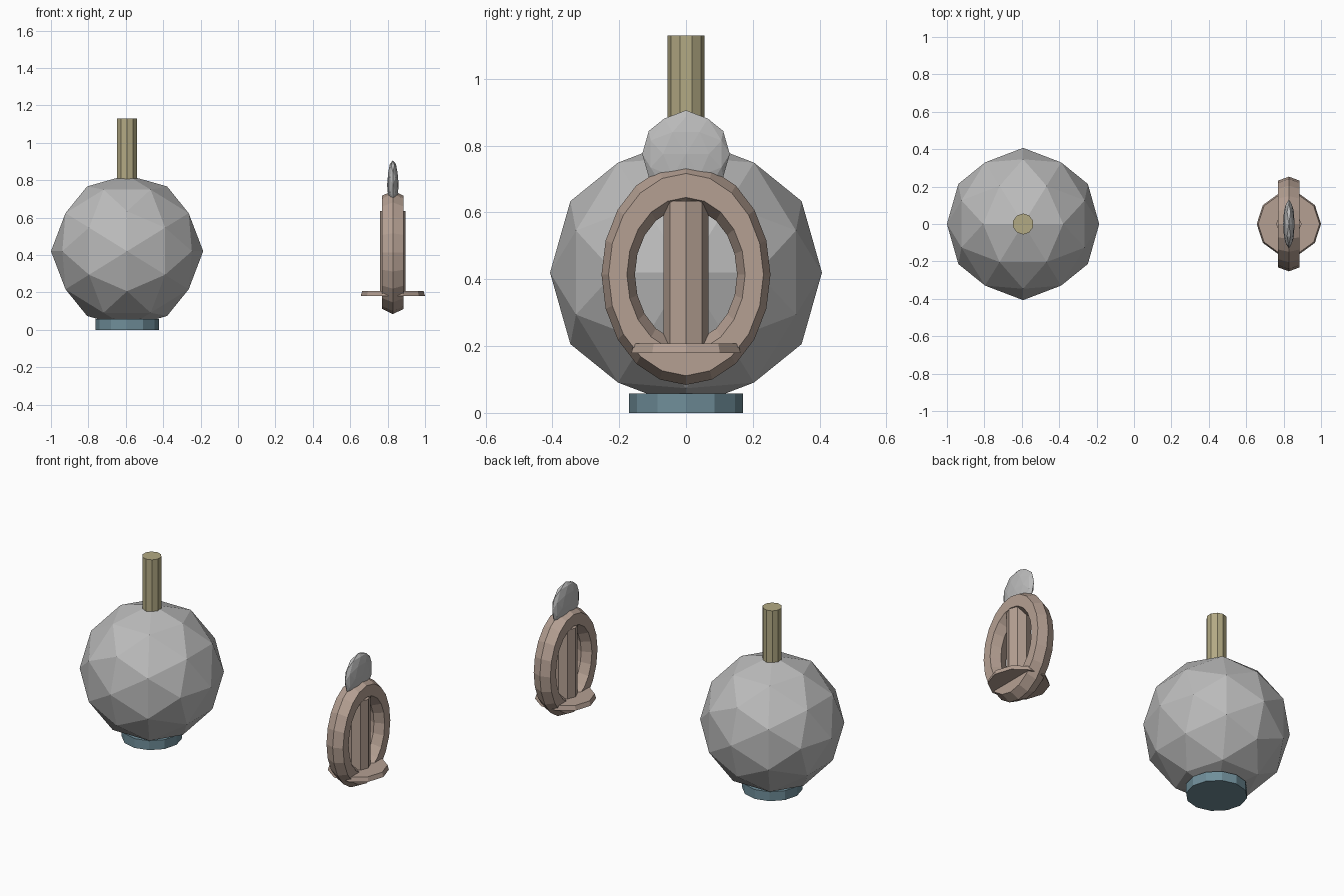
import bpy, bmesh, math
from mathutils import Vector

if "Cube" in bpy.data.objects:
    bpy.data.objects.remove(bpy.data.objects["Cube"])


def material(name, rgb):
    m = bpy.data.materials.new(name)
    m.diffuse_color = (*rgb, 1)
    m.use_nodes = True
    m.node_tree.nodes["Principled BSDF"].inputs["Base Color"].default_value = m.diffuse_color
    return m


GREY = material("pale grey", (0.50, 0.50, 0.50))
BLUE = material("slate blue", (0.16, 0.27, 0.32))
CORK = material("cork tan", (0.45, 0.40, 0.23))
BROWN = material("dusty brown", (0.46, 0.35, 0.29))


def finish(name, bm, mat):
    bmesh.ops.recalc_face_normals(bm, faces=bm.faces)
    me = bpy.data.meshes.new(name)
    bm.to_mesh(me)
    bm.free()
    me.materials.append(mat)
    ob = bpy.data.objects.new(name, me)
    bpy.context.collection.objects.link(ob)
    return ob


def faceted_ball(name, centre, radii, mat):
    """80-face icosphere with its two-fold axes along x, y and z."""
    t = (1 + math.sqrt(5)) / 2
    base = []
    for a in (-1, 1):
        for b in (-t, t):
            base += [Vector((a, 0, b)), Vector((0, b, a)), Vector((b, a, 0))]
    points = [p.normalized() for p in base]
    for i, p in enumerate(base):
        for q in base[:i]:
            if (p - q).length < 2.1:
                points.append((p + q).normalized())
    bm = bmesh.new()
    for p in points:
        bm.verts.new([c + r * v for c, r, v in zip(centre, radii, p)])
    bmesh.ops.convex_hull(bm, input=bm.verts)
    return finish(name, bm, mat)


def prism(name, x, z0, z1, r0, r1, sides, start, mat):
    """Upright prism or tapered disc, first corner at angle start."""
    bm = bmesh.new()
    rings = []
    for z, r in ((z0, r0), (z1, r1)):
        rings.append([bm.verts.new((x + r * math.cos(start + math.tau * i / sides),
                                    r * math.sin(start + math.tau * i / sides), z))
                      for i in range(sides)])
    for ring in rings:
        bm.faces.new(ring)
    for i in range(sides):
        j = (i + 1) % sides
        bm.faces.new((rings[0][i], rings[0][j], rings[1][j], rings[1][i]))
    return finish(name, bm, mat)


def oval_ring(name, x, z, stretch, section, segments, mat):
    """Upright ring facing x; section is (radius, x offset) pairs."""
    bm = bmesh.new()
    loops = []
    for i in range(segments):
        a = math.tau * i / segments
        loops.append([bm.verts.new((x + dx, r * math.cos(a), z + stretch * r * math.sin(a)))
                      for r, dx in section])
    n = len(section)
    for i in range(segments):
        p, q = loops[i], loops[(i + 1) % segments]
        for k in range(n):
            m = (k + 1) % n
            bm.faces.new((p[k], p[m], q[m], q[k]))
    return finish(name, bm, mat)


# Round flask: foot, body and neck
FX = -0.593
prism("flask_foot", FX, 0, 0.058, 0.17, 0.17, 12, 0, BLUE)
faceted_ball("flask_body", (FX, 0, 0.42), (0.407, 0.407, 0.407), GREY)
prism("flask_neck", FX, 0.76, 1.13, 0.056, 0.056, 10, math.pi / 2, CORK)

# Oval ring piece: ring, central post, disc and top knob
RX = 0.828
hexagon = [(0.253, 0), (0.232, 0.057), (0.177, 0.057),
           (0.153, 0), (0.177, -0.057), (0.232, -0.057)]
oval_ring("oval_ring", RX, 0.414, 1.305, hexagon, 20, BROWN)
prism("ring_post", RX, 0.19, 0.635, 0.068, 0.068, 8, 0, BROWN)
prism("ring_disc", RX, 0.18, 0.208, 0.172, 0.164, 10, 0, BROWN)
faceted_ball("ring_knob", (RX, 0, 0.775), (0.031, 0.131, 0.131), GREY)
